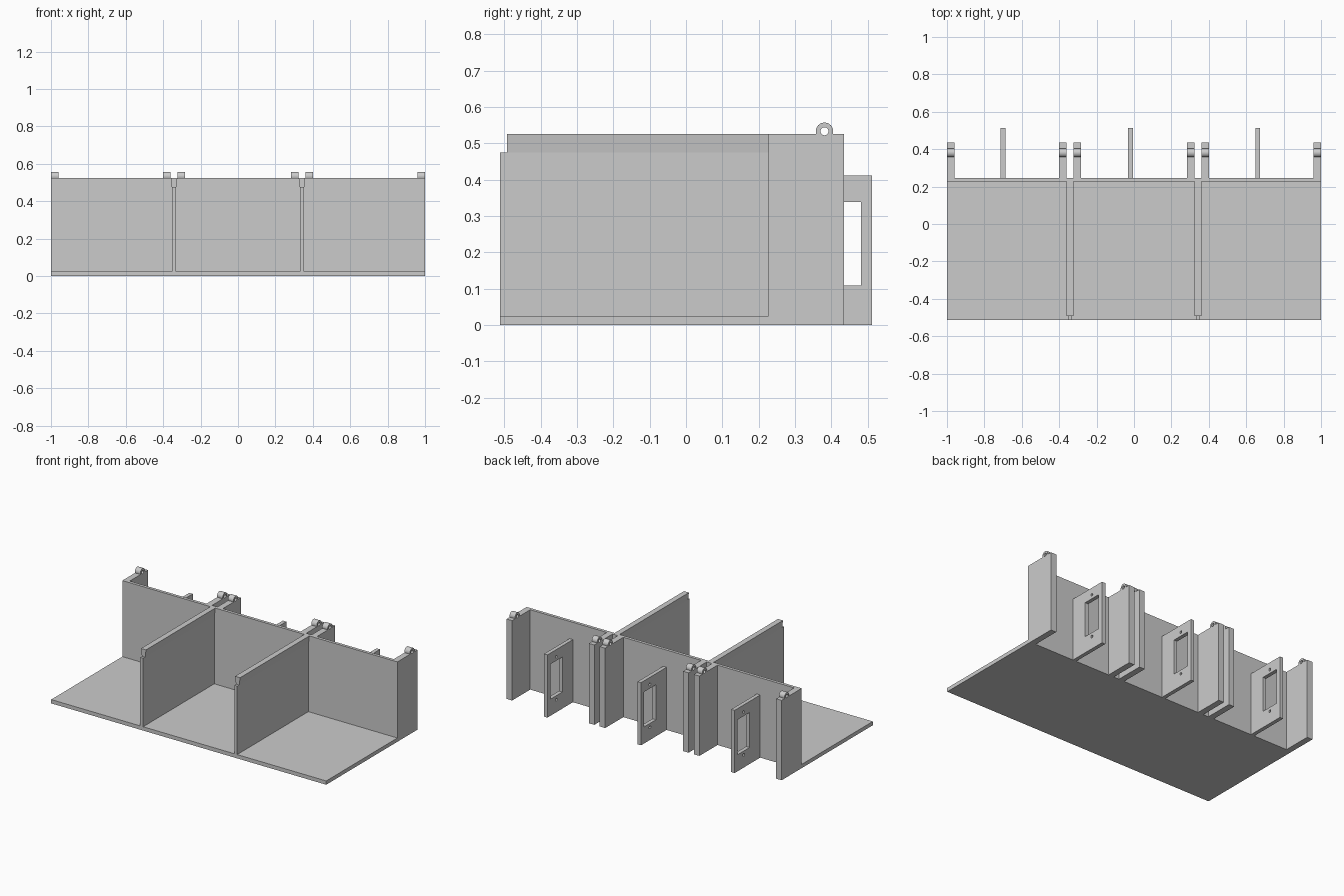
import bpy
from math import pi, cos, sin, radians

cube = bpy.data.objects.get("Cube")
if cube:
    bpy.data.objects.remove(cube, do_unlink=True)

# One plain grey for everything
GREY = (0.6, 0.6, 0.6, 1)
grey = bpy.data.materials.new("light grey plastic")
grey.use_nodes = True
grey.diffuse_color = GREY
grey.node_tree.nodes["Principled BSDF"].inputs["Base Color"].default_value = GREY

FRONT, WALL_FRONT, WALL_BACK = -0.512, 0.227, 0.247
BASE_TOP, RAIL_BOTTOM, TOP = 0.025, 0.475, 0.525
SIDE = (pi / 2, 0, pi / 2)     # outline in y, z; thickness along x
FACING = (pi / 2, 0, 0)        # outline in x, z; thickness along y


def rect(u0, u1, v0, v1):
    return [(u0, v0), (u1, v0), (u1, v1), (u0, v1)]


def arc(u, v, radius, start=0, end=360, steps=24):
    angles = [radians(start + (end - start) * i / steps) for i in range(steps + 1)]
    if end - start == 360:
        angles.pop()
    return [(u + radius * cos(a), v + radius * sin(a)) for a in angles]


def plate(name, loops, thickness, location, rotation):
    """Extrude a flat outline; every loop after the first is a hole."""
    curve = bpy.data.curves.new(name, "CURVE")
    curve.dimensions = "2D"
    curve.fill_mode = "BOTH"
    curve.extrude = thickness / 2
    for loop in loops:
        spline = curve.splines.new("POLY")
        spline.points.add(len(loop) - 1)
        for point, (u, v) in zip(spline.points, loop):
            point.co = (u, v, 0, 1)
        spline.use_cyclic_u = True
    obj = bpy.data.objects.new(name, curve)
    obj.location, obj.rotation_euler = location, rotation
    bpy.context.collection.objects.link(obj)
    bpy.ops.object.select_all(action="DESELECT")
    obj.select_set(True)
    bpy.context.view_layer.objects.active = obj
    bpy.ops.object.convert(target="MESH")
    obj = bpy.context.object
    obj.data.materials.clear()
    obj.data.materials.append(grey)
    bpy.ops.object.shade_smooth_by_angle(angle=radians(30))
    return obj


# Floor and the long back wall
plate("floor", [rect(FRONT, WALL_BACK, 0, BASE_TOP)], 2, (0, 0, 0), SIDE)
plate("back_wall", [rect(WALL_FRONT, WALL_BACK, BASE_TOP, TOP)], 2, (0, 0, 0), SIDE)

# Two dividers, each with a flared rail on top
rail_front = FRONT + 0.019
rail = [(-0.012, RAIL_BOTTOM), (0.012, RAIL_BOTTOM), (0.018, TOP), (-0.018, TOP)]
for side, x in (("right", -0.342), ("left", 0.342)):
    plate(side + "_divider", [rect(FRONT, WALL_FRONT, BASE_TOP, RAIL_BOTTOM)],
          0.021, (x, 0, 0), SIDE)
    plate(side + "_divider_rail", [rail], WALL_FRONT - rail_front,
          (x, (WALL_FRONT + rail_front) / 2, 0), FACING)

# Hinge brackets behind the wall, with a pierced round knuckle on top
knuckle_y, knuckle_z = 0.381, 0.533
outline = [(WALL_BACK, 0), (0.435, 0), (0.435, TOP)]
outline += arc(knuckle_y, knuckle_z, 0.024, -19, 199)
outline.append((WALL_BACK, TOP))
hinge_hole = arc(knuckle_y, knuckle_z, 0.011)
for i, x in enumerate((-0.98, -0.382, -0.303, 0.303, 0.382, 0.98)):
    plate(f"hinge_bracket_{i + 1}", [outline, hinge_hole], 0.04, (x, 0, 0), SIDE)

# Motor mounting plates with a window and two screw holes
mount = [rect(WALL_BACK, 0.512, 0, 0.412), rect(0.357, 0.481, 0.109, 0.339),
         arc(0.419, 0.365, 0.009, steps=16), arc(0.419, 0.083, 0.009, steps=16)]
for i, x in enumerate((-0.7, -0.019, 0.662)):
    plate(f"motor_mount_{i + 1}", mount, 0.025, (x, 0, 0), SIDE)
